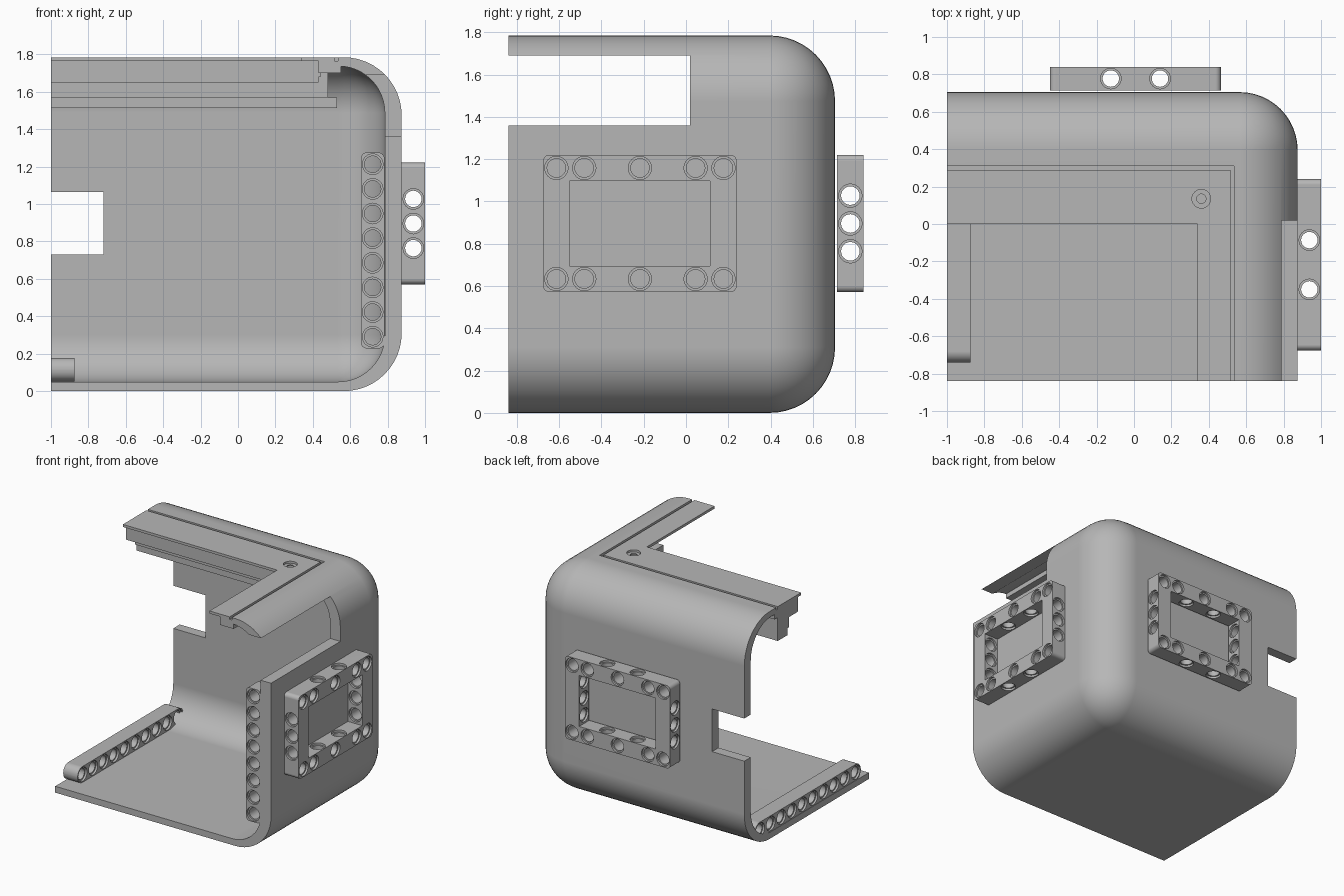
import bpy, bmesh, math
from mathutils import Matrix, Vector

if "Cube" in bpy.data.objects:
    bpy.data.objects.remove(bpy.data.objects["Cube"])

grey = bpy.data.materials.new("light grey plastic")
grey.use_nodes = True
COLOUR = (0.47, 0.47, 0.47, 1)
grey.diffuse_color = COLOUR
grey.node_tree.nodes["Principled BSDF"].inputs["Base Color"].default_value = COLOUR

PITCH = 0.1317   # hole spacing
T = 0.125        # bar thickness


def make(name, bm):
    bmesh.ops.recalc_face_normals(bm, faces=bm.faces)
    mesh = bpy.data.meshes.new(name)
    bm.to_mesh(mesh)
    bm.free()
    mesh.materials.append(grey)
    ob = bpy.data.objects.new(name, mesh)
    bpy.context.collection.objects.link(ob)
    return ob


def activate(ob):
    bpy.ops.object.select_all(action='DESELECT')
    ob.select_set(True)
    bpy.context.view_layer.objects.active = ob


def cut(ob, cutter):
    mod = ob.modifiers.new("cut", 'BOOLEAN')
    mod.operation, mod.solver, mod.object = 'DIFFERENCE', 'EXACT', cutter
    activate(ob)
    bpy.ops.object.modifier_apply(modifier=mod.name)
    bpy.data.objects.remove(cutter)


def smooth(ob):
    activate(ob)
    bpy.ops.object.shade_smooth_by_angle(angle=math.radians(30))
    mod = ob.modifiers.new("even shading", 'WEIGHTED_NORMAL')
    mod.keep_sharp = True


def box(name, lo, hi, radius=0.0):
    bm = bmesh.new()
    bmesh.ops.create_cube(bm, size=1)
    lo, hi = Vector(lo), Vector(hi)
    for v in bm.verts:
        v.co = (lo + hi) / 2 + v.co * (hi - lo)
    if radius:
        bmesh.ops.bevel(bm, geom=bm.edges[:], offset=radius, segments=12,
                        profile=0.5, affect='EDGES')
    return make(name, bm)


def prism(name, points, direction):
    bm = bmesh.new()
    face = bm.faces.new([bm.verts.new(p) for p in points])
    out = bmesh.ops.extrude_face_region(bm, geom=[face])
    moved = [g for g in out["geom"] if isinstance(g, bmesh.types.BMVert)]
    bmesh.ops.translate(bm, verts=moved, vec=direction)
    return make(name, bm)


def rounded_plate(name, w, h, r):
    # Plate in the XZ plane, centred, T thick along Y
    pts = []
    for k, (sx, sz) in enumerate(((1, 1), (-1, 1), (-1, -1), (1, -1))):
        for i in range(9):
            a = math.radians(90 * k + 90 * i / 8)
            pts.append((sx * (w / 2 - r) + r * math.cos(a), -T / 2,
                        sz * (h / 2 - r) + r * math.sin(a)))
    return prism(name, pts, (0, T, 0))


def hole_cutter(holes, length=T, bore=0.044, rim=0.055, sides=24):
    # Stepped pins: wide shallow rims at both ends, narrower bore between
    bm = bmesh.new()
    e, s = length / 2 + 0.004, length / 2 - 0.016
    steps = ((-e, rim), (-s, rim), (-s, bore), (s, bore), (s, rim), (e, rim))
    for centre, axis in holes:
        turn = Vector((0, 0, 1)).rotation_difference(Vector(axis)).to_matrix()
        rings = []
        for t, r in steps:
            angles = [2 * math.pi * i / sides for i in range(sides)]
            rings.append([bm.verts.new(Vector(centre) + turn @ Vector(
                (r * math.cos(a), r * math.sin(a), t))) for a in angles])
        for a, b in zip(rings, rings[1:]):
            for i in range(sides):
                j = (i + 1) % sides
                bm.faces.new((a[i], a[j], b[j], b[i]))
        bm.faces.new(rings[0])
        bm.faces.new(rings[-1])
    return make("hole_cutter", bm)


X, Y, Z = (1, 0, 0), (0, 1, 0), (0, 0, 1)

# Rounded corner shell, open at the front and at -x
shell = box("shell", (-3, -3, 0), (0.875, 0.705, 1.785), 0.31)
cut(shell, box("hollow", (-4, -4, 0.05), (0.785, 0.625, 1.738), 0.25))
cut(shell, box("side_trim", (-5, -5, -1), (-1, 5, 3)))
cut(shell, box("front_trim", (-5, -5, -1), (5, -0.84, 3)))
cut(shell, box("top_opening", (-2, -2, 1.7), (0.535, 0.31, 2)))
cut(shell, box("right_notch", (0.6, -2, 1.36), (2, 0.02, 1.69)))
cut(shell, box("back_notch", (-2, 0.5, 0.73), (-0.72, 2, 1.065)))
smooth(shell)


def l_strip(name, inner_x, inner_y, outer_x, outer_y, z, height):
    pts = [(-1, outer_y), (outer_x, outer_y), (outer_x, -0.84),
           (inner_x, -0.84), (inner_x, inner_y), (-1, inner_y)]
    return prism(name, [(x, y, z) for x, y in pts], (0, 0, height))


# L-shaped lid rim with a screw hole, over a ledge that forms the groove floor
rim = l_strip("top_rim_plate", 0.34, 0.0, 0.515, 0.29, 1.765, 0.02)
ledge = l_strip("top_rim_ledge", 0.43, 0.04, 0.55, 0.33, 1.7, 0.066)
boss = box("screw_boss", (0.29, 0.04, 1.68), (0.44, 0.2, 1.766))
for part in (rim, ledge, boss):
    cut(part, hole_cutter([((0.36, 0.135, 1.765), Z)], 0.04, 0.025, 0.05))

# Stepped rail under the back part of the rim
box("rail_upper", (-1, 0.04, 1.65), (0.43, 0.17, 1.701))
box("rail_middle", (-1, 0.15, 1.57), (0.48, 0.29, 1.701))
box("rail_lower", (-1, 0.17, 1.515), (0.53, 0.29, 1.571))

# Perforated rectangular frame, used on the right and on the back
W, H = 0.915, 0.65
frame = rounded_plate("right_frame", W, H, 0.03)
cut(frame, box("opening", (T - W / 2, -1, T - H / 2), (W / 2 - T, 1, H / 2 - T)))
bar_x, bar_z = (W - T) / 2, (H - T) / 2
holes = []
for side in (-1, 1):
    holes += [((k * PITCH, 0, side * bar_z), Y) for k in (-3, -2, 0, 2, 3)]
    holes += [((k * PITCH, 0, side * bar_z), Z) for k in (-1, 1)]
    holes += [((side * bar_x, 0, k * PITCH), X) for k in (-1, 0, 1)]
cut(frame, hole_cutter(holes))
smooth(frame)
back_frame = frame.copy()
back_frame.name = "back_frame"
bpy.context.collection.objects.link(back_frame)
back_frame.location = (0.0075, 0.7775, 0.896)
frame.matrix_world = (Matrix.Translation((0.9375, -0.218, 0.896))
                      @ Matrix.Rotation(-math.pi / 2, 4, 'Z'))

# Upright perforated bar on the front edge of the right wall
upright = rounded_plate("upright_bar", T, 7 * PITCH + T, 0.03)
cut(upright, hole_cutter([((0, 0, (k - 3.5) * PITCH), Y) for k in range(8)]))
smooth(upright)
upright.location = (0.72, -0.84 + T / 2, 0.752)

# Perforated bar along the open edge of the floor
floor_bar = rounded_plate("floor_bar", 9 * PITCH + T, T, 0.06)
cut(floor_bar, hole_cutter([(((k - 4.5) * PITCH, 0, 0), Y) for k in range(10)]))
smooth(floor_bar)
floor_bar.matrix_world = (Matrix.Translation((-1 + T / 2, -0.085, 0.115))
                          @ Matrix.Rotation(math.pi / 2, 4, 'Z'))
